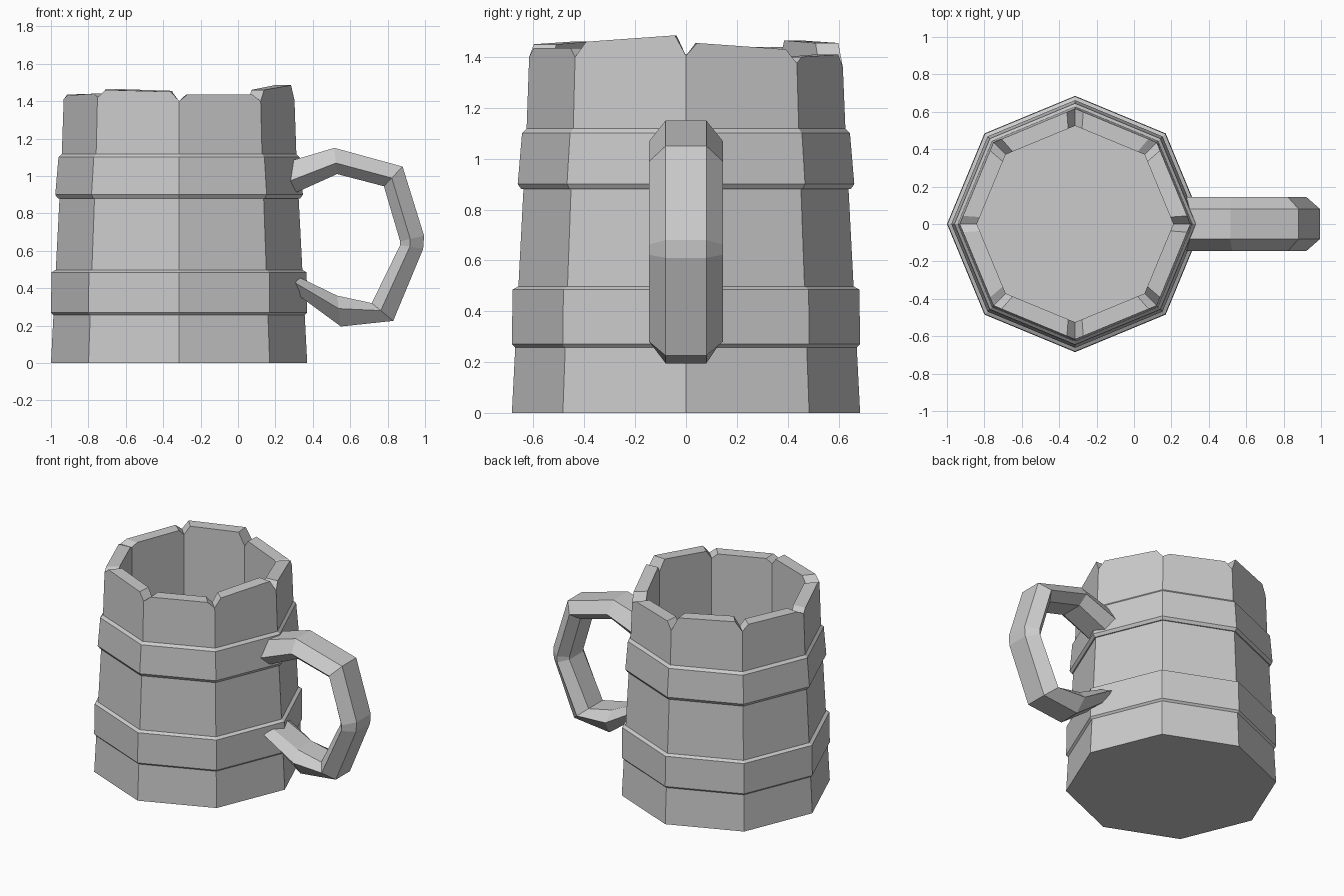
import bpy, bmesh, math
from mathutils import Vector

if "Cube" in bpy.data.objects:
    bpy.data.objects.remove(bpy.data.objects["Cube"])

CX = -0.315          # mug axis
N = 8                # number of staves

mat = bpy.data.materials.new("plain grey")
mat.diffuse_color = (0.6, 0.6, 0.6, 1)
mat.use_nodes = True
mat.node_tree.nodes["Principled BSDF"].inputs["Base Color"].default_value = mat.diffuse_color


def corner(k, r, z):
    a = math.tau * k / N
    return Vector((CX + r * math.cos(a), r * math.sin(a), z))


def finish(bm, name):
    bmesh.ops.remove_doubles(bm, verts=bm.verts, dist=1e-4)
    bmesh.ops.recalc_face_normals(bm, faces=bm.faces)
    me = bpy.data.meshes.new(name)
    bm.to_mesh(me)
    bm.free()
    me.materials.append(mat)
    ob = bpy.data.objects.new(name, me)
    bpy.context.collection.objects.link(ob)
    return ob


def face(bm, pts):
    bm.faces.new([bm.verts.new(p) for p in pts])


# mug body: tapered staves, each with its own sloping, corner-cut top
R0, R1, RIN, FLOOR, NECK = 0.685, 0.617, 0.525, 0.10, 1.12
tops = [(1.455, 1.43), (1.40, 1.41), (1.455, 1.465), (1.44, 1.435),
        (1.43, 1.44), (1.46, 1.45), (1.435, 1.435), (1.46, 1.485)]
notches = [1.405, 1.375, 1.36, 1.40, 1.41, 1.42, 1.40, 1.40]
CUT = 0.10           # share of stave width taken by each cut corner

bm = bmesh.new()
for k in range(N):
    n = k + 1
    za, zb = tops[k]

    def rim(r):
        a, b = corner(k, r, 0), corner(n, r, 0)
        pts = [corner(k, r, notches[k]), a.lerp(b, CUT),
               a.lerp(b, 1 - CUT), corner(n, r, notches[n % N])]
        pts[1].z, pts[2].z = za, zb
        return pts

    out, inn = rim(R1), rim(RIN)
    face(bm, [corner(k, R0, 0), corner(n, R0, 0),
              corner(n, 0.627, NECK), corner(k, 0.627, NECK)])
    face(bm, [corner(k, 0.627, NECK), corner(n, 0.627, NECK)] + out[::-1])
    face(bm, [corner(k, RIN, FLOOR), corner(n, RIN, FLOOR)] + inn[::-1])
    for i in range(3):
        face(bm, [out[i], out[i + 1], inn[i + 1], inn[i]])
face(bm, [corner(k, R0, 0) for k in range(N)])
face(bm, [corner(k, RIN, FLOOR) for k in range(N)])
finish(bm, "mug_body")


# two hoops around the staves
def hoop(name, profile):
    bm = bmesh.new()
    for k in range(N):
        for i, (r, z) in enumerate(profile):
            r2, z2 = profile[(i + 1) % len(profile)]
            face(bm, [corner(k, r, z), corner(k + 1, r, z),
                      corner(k + 1, r2, z2), corner(k, r2, z2)])
    finish(bm, name)


hoop("lower_hoop", [(0.61, 0.255), (0.670, 0.255), (0.685, 0.27),
                    (0.682, 0.485), (0.655, 0.50), (0.61, 0.50)])
hoop("upper_hoop", [(0.59, 0.88), (0.648, 0.88), (0.662, 0.90),
                    (0.645, 1.10), (0.625, 1.12), (0.59, 1.12)])

# handle: six-sided section lofted between outer and inner outline (x, z)
stations = [((0.23, 1.065), (0.23, 0.875)), ((0.515, 1.15), (0.53, 1.01)),
            ((0.88, 1.05), (0.78, 0.945)), ((0.995, 0.68), (0.867, 0.65)),
            ((0.99, 0.61), (0.867, 0.63)), ((0.83, 0.225), (0.715, 0.32)),
            ((0.55, 0.195), (0.53, 0.36)), ((0.23, 0.43), (0.23, 0.505))]
section = [(1, -0.08), (1, 0.08), (0.42, 0.145), (0, 0.08), (0, -0.08), (0.42, -0.145)]
bm = bmesh.new()
rings = []
for (ox, oz), (ix, iz) in stations:
    rings.append([bm.verts.new((ix + (ox - ix) * t, y, iz + (oz - iz) * t))
                  for t, y in section])
for a, b in zip(rings, rings[1:]):
    for i in range(6):
        j = (i + 1) % 6
        bm.faces.new((a[i], a[j], b[j], b[i]))
bm.faces.new(rings[0])
bm.faces.new(rings[-1])
finish(bm, "handle")
